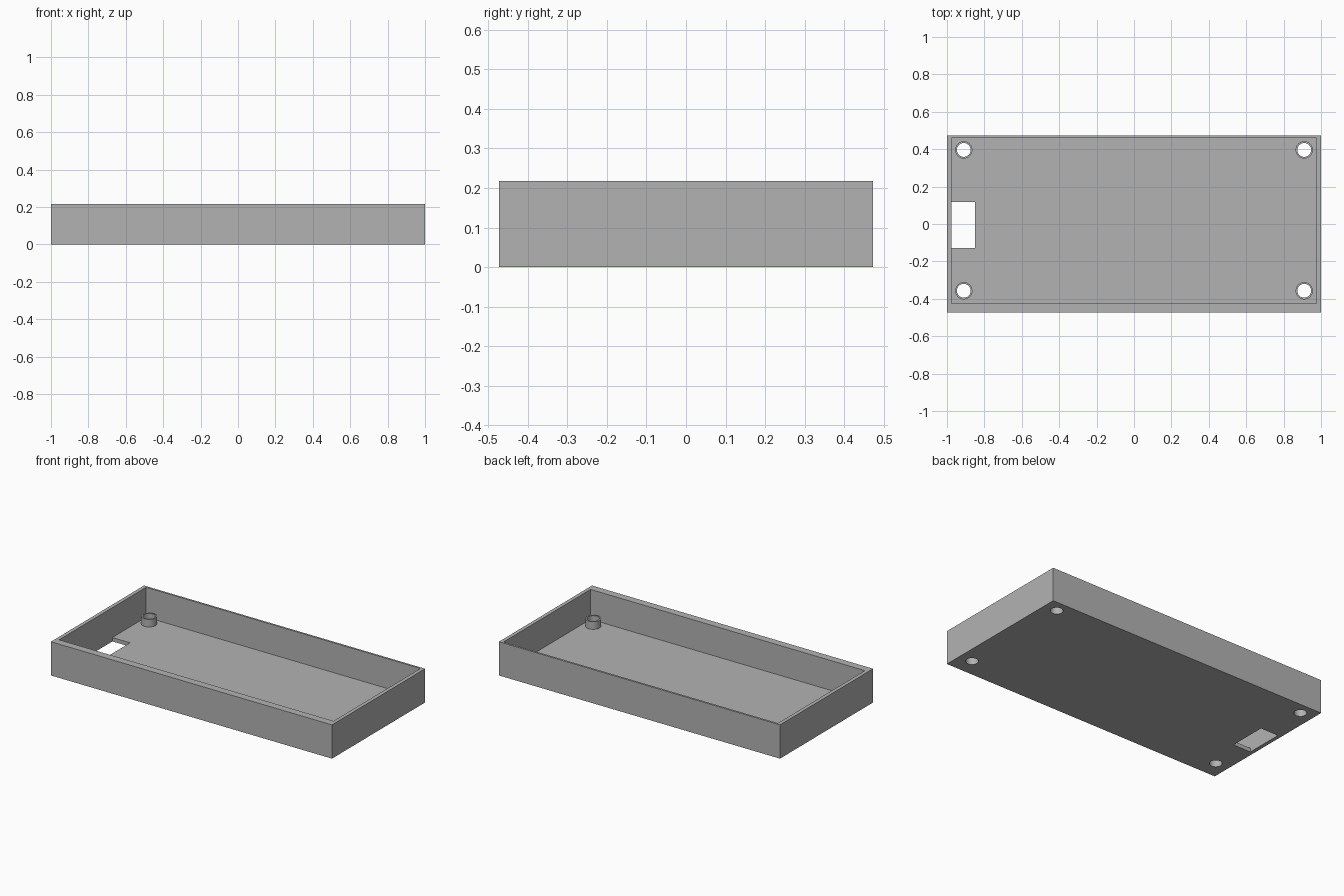
import bpy
import bmesh
from mathutils import Matrix, Vector

# Remove the default object
if "Cube" in bpy.data.objects:
    bpy.data.objects.remove(bpy.data.objects["Cube"], do_unlink=True)

# Main sizes
FLOOR = 0.025
HEIGHT = 0.217
BOSS_TOP = 0.074
BOSS_R, HOLE_R = 0.046, 0.037
CORNERS = {"front_right": (-0.91, -0.357), "front_left": (0.91, -0.357),
           "back_right": (-0.91, 0.396), "back_left": (0.91, 0.396)}

# Single plastic colour
grey = bpy.data.materials.new("plain grey")
grey.use_nodes = True
colour = (0.45, 0.45, 0.45, 1)
grey.diffuse_color = colour
grey.node_tree.nodes["Principled BSDF"].inputs["Base Color"].default_value = colour


def finish(name, bm):
    mesh = bpy.data.meshes.new(name)
    bm.to_mesh(mesh)
    bm.free()
    mesh.materials.append(grey)
    obj = bpy.data.objects.new(name, mesh)
    bpy.context.collection.objects.link(obj)
    return obj


def box(name, low, high):
    low, high = Vector(low), Vector(high)
    bm = bmesh.new()
    bmesh.ops.create_cube(bm, size=1)
    bmesh.ops.scale(bm, vec=high - low, verts=bm.verts)
    bmesh.ops.translate(bm, vec=(low + high) / 2, verts=bm.verts)
    return finish(name, bm)


def cylinder(name, centre, radius, bottom, top):
    bm = bmesh.new()
    place = Matrix.Translation((*centre, (bottom + top) / 2))
    bmesh.ops.create_cone(bm, cap_ends=True, segments=48, radius1=radius,
                          radius2=radius, depth=top - bottom, matrix=place)
    return finish(name, bm)


def cut(target, cutter):
    mod = target.modifiers.new("cut", "BOOLEAN")
    mod.operation = "DIFFERENCE"
    mod.solver = "EXACT"
    mod.object = cutter
    cutter.hide_render = True
    bpy.context.view_layer.objects.active = target
    bpy.ops.object.modifier_apply(modifier=mod.name)


def smooth(obj):
    bpy.ops.object.select_all(action="DESELECT")
    obj.select_set(True)
    bpy.context.view_layer.objects.active = obj
    bpy.ops.object.shade_smooth_by_angle(angle=0.6)


# Open tray: thin sides and back, thicker front wall
tray = box("tray", (-1, -0.473, 0), (1, 0.473, HEIGHT))
cavity = box("cavity_cutter", (-0.976, -0.424, FLOOR), (0.976, 0.46, 1))
slot = box("slot_cutter", (-0.976, -0.128, -1), (-0.85, 0.117, 0.1))
cutters = [cavity, slot]
for cutter in cutters:
    cut(tray, cutter)

# Screw bosses on the floor, with holes running right through
for corner, centre in CORNERS.items():
    boss = cylinder(corner + "_boss", centre, BOSS_R, FLOOR, BOSS_TOP)
    hole = cylinder(corner + "_hole_cutter", centre, HOLE_R, -0.5, 0.5)
    cut(boss, hole)
    cut(tray, hole)
    smooth(boss)
    cutters.append(hole)
smooth(tray)

# Cutters are no longer needed
for cutter in cutters:
    bpy.data.objects.remove(cutter, do_unlink=True)
